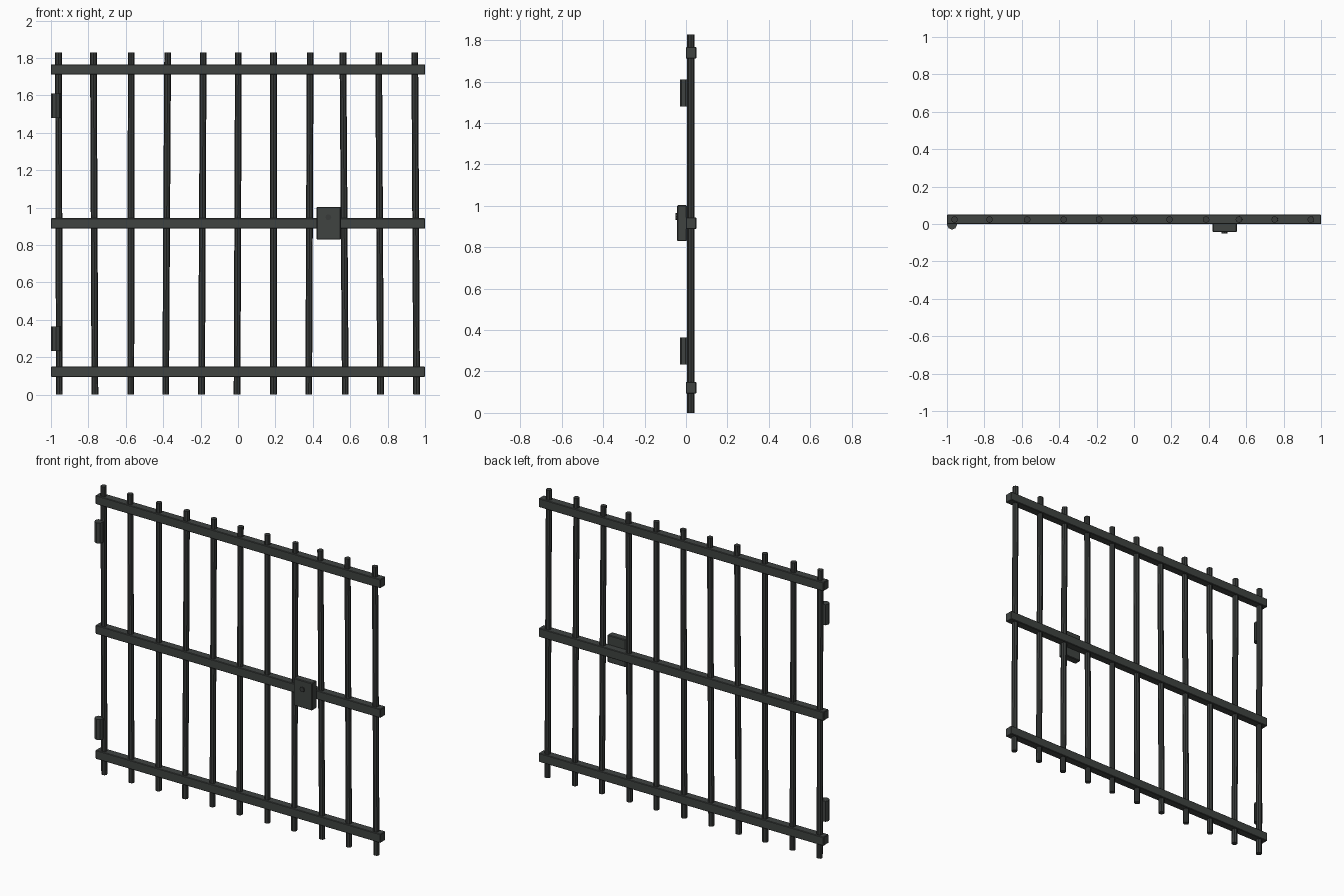
import bpy
from mathutils import Vector

if "Cube" in bpy.data.objects:
    bpy.data.objects.remove(bpy.data.objects["Cube"])


def paint(name, rgb):
    m = bpy.data.materials.new(name)
    m.diffuse_color = (*rgb, 1)
    m.use_nodes = True
    m.node_tree.nodes["Principled BSDF"].inputs["Base Color"].default_value = m.diffuse_color
    return m


iron = paint("iron", (0.05, 0.056, 0.053))
bar_iron = paint("bar_iron", (0.04, 0.044, 0.042))


def box(name, lo, hi, bevel=0.003):
    lo, hi = Vector(lo), Vector(hi)
    bpy.ops.mesh.primitive_cube_add(size=1, location=(lo + hi) / 2)
    o = bpy.context.object
    o.name = name
    o.scale = hi - lo
    bpy.ops.object.transform_apply(location=False, rotation=False, scale=True)
    b = o.modifiers.new("edge", 'BEVEL')
    b.width, b.segments = bevel, 1
    o.data.materials.append(iron)
    return o


def rod(name, a, b, r, sides, mat):
    a, b = Vector(a), Vector(b)
    d = b - a
    bpy.ops.mesh.primitive_cylinder_add(vertices=sides, radius=r, depth=d.length, location=(a + b) / 2)
    o = bpy.context.object
    o.name = name
    o.rotation_mode = 'QUATERNION'
    o.rotation_quaternion = Vector((0, 0, 1)).rotation_difference(d)
    o.data.materials.append(mat)
    return o


# Horizontal rails
for name, z in (("bottom_rail", 0.122), ("middle_rail", 0.915), ("top_rail", 1.738)):
    box(name, (-1, -0.001, z - 0.028), (1, 0.05, z + 0.028))

# Upright bars, each leaning slightly
tops = (-0.96, -0.773, -0.571, -0.376, -0.186, 0.002, 0.19, 0.386, 0.561, 0.752, 0.945)
feet = (-0.955, -0.765, -0.573, -0.387, -0.195, -0.005, 0.19, 0.378, 0.574, 0.762, 0.955)
for i, (t, f) in enumerate(zip(tops, feet)):
    rod(f"bar_{i + 1}", (f, 0.024, 0), (t, 0.024, 1.828), 0.018, 8, bar_iron)

# Lock box with round key boss
box("lock_box", (0.42, -0.043, 0.829), (0.55, 0.004, 1.003), 0.004)
rod("key_boss", (0.483, -0.05, 0.948), (0.483, -0.03, 0.948), 0.016, 8, bar_iron)

# Hinge barrels
for name, z in (("lower_hinge", 0.298), ("upper_hinge", 1.545)):
    rod(name, (-0.973, -0.003, z - 0.065), (-0.973, -0.003, z + 0.065), 0.027, 8, iron)
